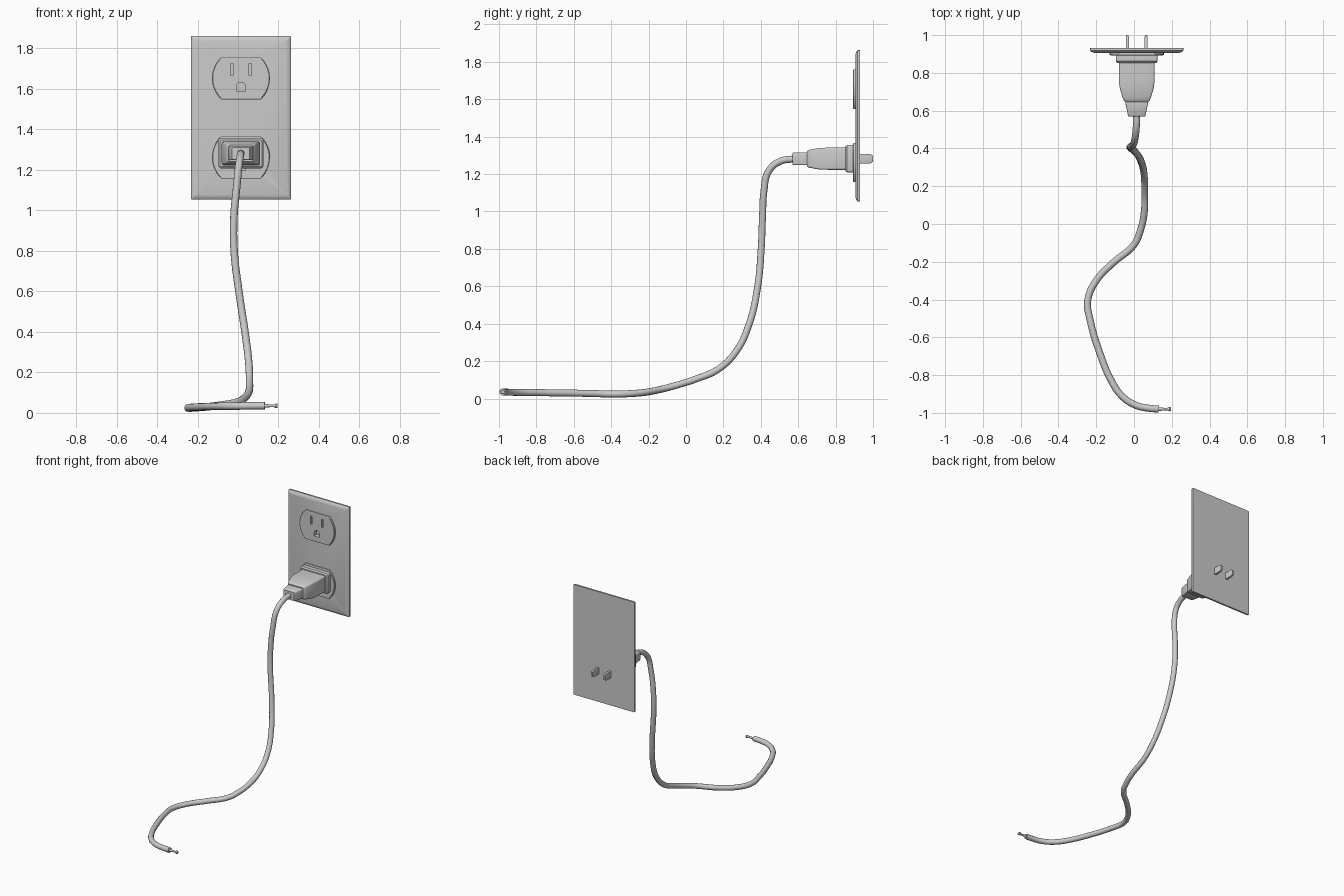
import bpy, bmesh, math
from mathutils import Vector

if "Cube" in bpy.data.objects:
    bpy.data.objects.remove(bpy.data.objects["Cube"])

CX = 0.0145                      # centre line of plate and plug
PLUG_Z = 1.282


def loft(name, rings, smooth=True):
    """Skin a list of equal-length point rings and cap both ends."""
    bm = bmesh.new()
    vs = [[bm.verts.new(p) for p in r] for r in rings]
    n = len(vs[0])
    for a, b in zip(vs, vs[1:]):
        for i in range(n):
            j = (i + 1) % n
            bm.faces.new((a[i], a[j], b[j], b[i]))
    bm.faces.new(vs[0])
    bm.faces.new(vs[-1])
    bmesh.ops.recalc_face_normals(bm, faces=bm.faces)
    me = bpy.data.meshes.new(name)
    bm.to_mesh(me)
    bm.free()
    ob = bpy.data.objects.new(name, me)
    bpy.context.collection.objects.link(ob)
    if smooth:
        activate(ob)
        bpy.ops.object.shade_smooth_by_angle(angle=math.radians(35))
    return ob


def activate(ob):
    bpy.ops.object.select_all(action='DESELECT')
    ob.select_set(True)
    bpy.context.view_layer.objects.active = ob


def rect(cx, y, cz, hw, hh, r, seg=3):
    """Rounded rectangle facing along y."""
    pts = []
    for k, (sx, sz) in enumerate(((1, 1), (-1, 1), (-1, -1), (1, -1))):
        for i in range(seg + 1):
            a = math.pi / 2 * (k + i / seg)
            pts.append((cx + sx * (hw - r) + r * math.cos(a), y,
                        cz + sz * (hh - r) + r * math.sin(a)))
    return pts


def clipped_circle(y, cz, r, h, seg=14):
    """Receptacle outline: a circle cut flat at top and bottom."""
    t = math.asin(h / r)
    angs = [-t + 2 * t * i / seg for i in range(seg + 1)]
    angs += [a + math.pi for a in angs]
    return [(CX + r * math.cos(a), y, cz + r * math.sin(a)) for a in angs]


def d_shape(y, cz):
    """Ground hole: flat bottom, round top."""
    pts = [(CX - 0.023, y, cz - 0.022), (CX + 0.023, y, cz - 0.022)]
    return pts + [(CX + 0.023 * math.cos(a), y, cz + 0.023 * math.sin(a))
                  for a in (math.pi * i / 10 for i in range(11))]


# wall plate with sloped front edge
plate = loft("wall_plate", [rect(CX, y, 1.458, 0.2465 - i, 0.404 - i, 0.004)
                            for y, i in ((0.931, 0), (0.918, 0), (0.911, 0.006), (0.906, 0.023))])

# two receptacle faces and the slot cutters
cutters, faces = [], []
for label, z in (("upper", 1.653), ("lower", 1.262)):
    faces.append(loft(label + "_receptacle",
                      [clipped_circle(y, z, 0.143 - i, 0.105 - i)
                       for y, i in ((0.92, 0), (0.896, 0), (0.893, 0.004))]))
    for s in (-1, 1):
        cutters.append(loft("slot_cutter", [rect(CX + s * 0.0455, y, z + 0.044, 0.006, 0.03, 0.001)
                                            for y in (0.85, 0.925)], False))
    cutters.append(loft("ground_cutter", [d_shape(y, z - 0.043) for y in (0.85, 0.925)], False))

# cut the slots through the receptacles and into the plate
for ob in faces + [plate]:
    activate(ob)
    for c in cutters:
        m = ob.modifiers.new("slot", 'BOOLEAN')
        m.operation = 'DIFFERENCE'
        m.solver = 'EXACT'
        m.object = c
        bpy.ops.object.modifier_move_to_index(modifier=m.name, index=0)
        bpy.ops.object.modifier_apply(modifier=m.name)
for c in cutters:
    bpy.data.objects.remove(c)


# plug parts: sections of (y, half width, half height, corner radius)
def plug_part(name, sections):
    return loft(name, [rect(CX, y, PLUG_Z, w, h, r) for y, w, h, r in sections])


plug_part("plug_flange", [(0.898, 0.106, 0.069, 0.010), (0.892, 0.111, 0.074, 0.012),
                          (0.862, 0.111, 0.074, 0.012), (0.853, 0.103, 0.066, 0.010)])
plug_part("plug_body", [(0.870, 0.095, 0.059, 0.010), (0.760, 0.095, 0.059, 0.010),
                        (0.715, 0.089, 0.058, 0.010), (0.670, 0.075, 0.050, 0.009),
                        (0.655, 0.069, 0.047, 0.009), (0.647, 0.061, 0.041, 0.008)])
plug_part("plug_neck", [(0.660, 0.061, 0.034, 0.006), (0.640, 0.060, 0.034, 0.006),
                        (0.576, 0.047, 0.034, 0.006), (0.570, 0.043, 0.030, 0.005)])

# two flat prongs with tapered tips
for side, s in (("left", -1), ("right", 1)):
    loft(side + "_prong", [rect(CX + s * 0.0495, y, PLUG_Z, w, h, 0.002)
                           for y, w, h in ((0.88, 0.008, 0.025), (0.985, 0.008, 0.025),
                                           (1.0, 0.006, 0.016))])

# hanging cord swept along a smooth path
path = [(0.0145, 0.59, 1.282), (0.011, 0.50, 1.267), (0.003, 0.44, 1.212),
        (-0.007, 0.417, 1.11), (-0.02, 0.409, 0.97), (-0.019, 0.402, 0.80),
        (0.006, 0.382, 0.59), (0.036, 0.335, 0.39), (0.053, 0.267, 0.25),
        (0.057, 0.17, 0.155), (0.053, 0.05, 0.103), (0.035, -0.03, 0.077),
        (0.0, -0.11, 0.055), (-0.11, -0.205, 0.035), (-0.20, -0.30, 0.026),
        (-0.245, -0.405, 0.024), (-0.232, -0.51, 0.027), (-0.175, -0.70, 0.030),
        (-0.125, -0.82, 0.032), (-0.065, -0.91, 0.033), (0.01, -0.96, 0.034),
        (0.075, -0.975, 0.035), (0.132, -0.98, 0.035)]
cu = bpy.data.curves.new("cord", 'CURVE')
cu.dimensions = '3D'
cu.bevel_depth = 0.0185
cu.bevel_resolution = 4
cu.resolution_u = 6
cu.use_fill_caps = True
sp = cu.splines.new('BEZIER')
sp.bezier_points.add(len(path) - 1)
for bp, p in zip(sp.bezier_points, path):
    bp.co = p
    bp.handle_left_type = bp.handle_right_type = 'AUTO'
cord = bpy.data.objects.new("cord", cu)
bpy.context.collection.objects.link(cord)
activate(cord)
bpy.ops.object.convert(target='MESH')
bpy.ops.object.shade_smooth_by_angle(angle=math.radians(40))

# bare wire at the free end, flaring at the tip
loft("wire_end", [[(x, -0.98 + r * math.cos(a), 0.035 + r * math.sin(a))
                   for a in (math.tau * i / 12 for i in range(12))]
                  for x, r in ((0.12, 0.010), (0.14, 0.009), (0.165, 0.006),
                               (0.178, 0.007), (0.188, 0.012), (0.196, 0.010))])
